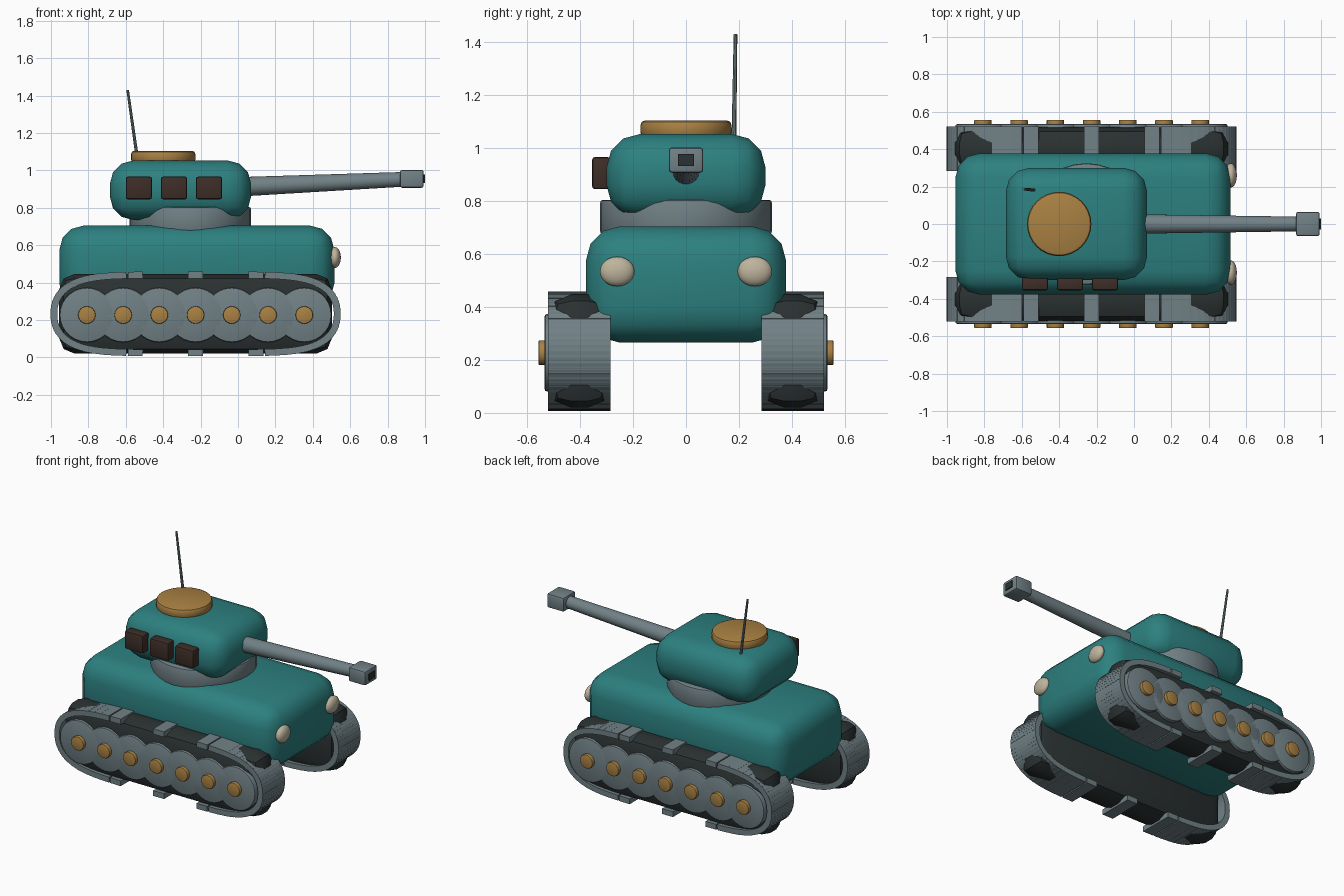
import bpy, math
from mathutils import Vector, Matrix

if "Cube" in bpy.data.objects:
    bpy.data.objects.remove(bpy.data.objects["Cube"])


def material(name, rgb):
    m = bpy.data.materials.new(name)
    m.diffuse_color = (*rgb, 1)
    m.use_nodes = True
    m.node_tree.nodes["Principled BSDF"].inputs["Base Color"].default_value = m.diffuse_color
    return m


TEAL = material("teal paint", (0.026, 0.216, 0.216))
GREY = material("steel grey", (0.165, 0.22, 0.24))
DARK = material("dark rubber", (0.024, 0.031, 0.031))
OCHRE = material("ochre", (0.40, 0.22, 0.055))
BROWN = material("dark brown", (0.048, 0.027, 0.021))
CREAM = material("lamp cream", (0.52, 0.46, 0.34))


def finish(name, mat, bevel=0, segments=2, smooth=True):
    o = bpy.context.object
    o.name = name
    o.data.materials.append(mat)
    if bevel:
        b = o.modifiers.new("bevel", 'BEVEL')
        b.width, b.segments, b.limit_method = bevel, segments, 'ANGLE'
        bpy.ops.object.modifier_apply(modifier="bevel")
    if smooth:
        bpy.ops.object.shade_smooth_by_angle(angle=math.radians(40))
    return o


def box(name, lo, hi, mat, bevel=0, segments=2, smooth=True):
    lo, hi = Vector(lo), Vector(hi)
    bpy.ops.mesh.primitive_cube_add(size=1, location=(lo + hi) / 2)
    bpy.context.object.scale = hi - lo
    bpy.ops.object.transform_apply(location=False, rotation=False, scale=True)
    return finish(name, mat, bevel, segments, smooth)


def rod(name, a, b, r1, r2, mat, sides=24, bevel=0, segments=2):
    a, b = Vector(a), Vector(b)
    bpy.ops.mesh.primitive_cone_add(vertices=sides, radius1=r1, radius2=r2,
                                    depth=(b - a).length, location=(a + b) / 2)
    bpy.context.object.rotation_euler = (b - a).to_track_quat('Z', 'Y').to_euler()
    return finish(name, mat, bevel, segments)


# Hull and turret
box("hull", (-0.955, -0.378, 0.265), (0.515, 0.378, 0.705), TEAL, 0.13, 3)
rod("turret_ring", (-0.255, 0, 0.675), (-0.255, 0, 0.805), 0.325, 0.325, GREY, 32, 0.012)
box("turret", (-0.685, -0.3, 0.735), (0.07, 0.3, 1.053), TEAL, 0.125, 3)
rod("hatch", (-0.4, 0, 1.04), (-0.4, 0, 1.105), 0.172, 0.172, OCHRE, 32, 0.018)
rod("antenna", (-0.535, 0.181, 1.04), (-0.59, 0.187, 1.43), 0.009, 0.007, GREY, 8)

# Gun with a square muzzle and dark bore plate
rod("gun_barrel", (0.0, 0, 0.912), (0.9, 0, 0.953), 0.052, 0.039, GREY, 24)
box("muzzle", (0.866, -0.065, 0.907), (0.993, 0.065, 1.003), GREY, 0.012)
box("muzzle_bore", (0.991, -0.03, 0.933), (1.0, 0.03, 0.977), DARK, smooth=False)

# Stowage boxes on the turret side
for x in (-0.53, -0.342, -0.155):
    box("stowage_box", (x - 0.07, -0.355, 0.845), (x + 0.07, -0.285, 0.967), BROWN, 0.012)

# Headlights
for y in (-0.26, 0.26):
    bpy.ops.mesh.primitive_uv_sphere_add(segments=24, ring_count=12, location=(0.518, y, 0.534))
    bpy.context.object.scale = (0.032, 0.065, 0.056)
    bpy.ops.object.transform_apply(location=False, rotation=False, scale=True)
    finish("headlight", CREAM)

# Track outline: rounded loop with links crowded around both ends
CX, CZ = -0.227, 0.233


def loop_point(t):
    c, s = math.cos(t), math.sin(t)
    return Vector((CX + math.copysign(abs(c) ** 0.35, c) * 0.757, 0,
                   CZ + math.copysign(abs(s) ** 0.9, s) * 0.208))


LINKS = 72
for side in (-1, 1):
    y = side * 0.4025
    box("track_core", (-0.957, y - 0.117, 0.02), (0.503, y + 0.117, 0.447), DARK, 0.085, 2)

    # Track links follow the loop
    verts, faces = [], []
    for i in range(LINKS):
        t = 2 * math.pi * i / LINKS
        tangent = loop_point(t + 0.04) - loop_point(t - 0.04)
        angle = math.atan2(tangent.z, tangent.x)
        p = loop_point(t)
        half = 0.04 if abs(math.sin(t)) > 0.9 else 0.024
        m = Matrix.Translation((p.x, y, p.z)) @ Matrix.Rotation(-angle, 4, 'Y')
        base = len(verts)
        verts += [m @ Vector((a * half, b * 0.118, c * 0.018))
                  for a in (-1, 1) for b in (-1, 1) for c in (-1, 1)]
        faces += [[base + k for k in f] for f in
                  ((0, 1, 3, 2), (4, 6, 7, 5), (0, 4, 5, 1),
                   (2, 3, 7, 6), (0, 2, 6, 4), (1, 5, 7, 3))]
    mesh = bpy.data.meshes.new("track_links")
    mesh.from_pydata(verts, [], faces)
    mesh.materials.append(GREY)
    bpy.context.collection.objects.link(bpy.data.objects.new("track_links", mesh))

    # Road wheels with ochre hubs
    for k in range(7):
        x = -0.808 + k * 0.1937
        rod("road_wheel", (x, side * 0.47, 0.227), (x, side * 0.534, 0.227),
            0.146, 0.146, GREY, 28, 0.008)
        rod("wheel_hub", (x, side * 0.52, 0.227), (x, side * 0.557, 0.227),
            0.047, 0.047, OCHRE, 16, 0.005)
